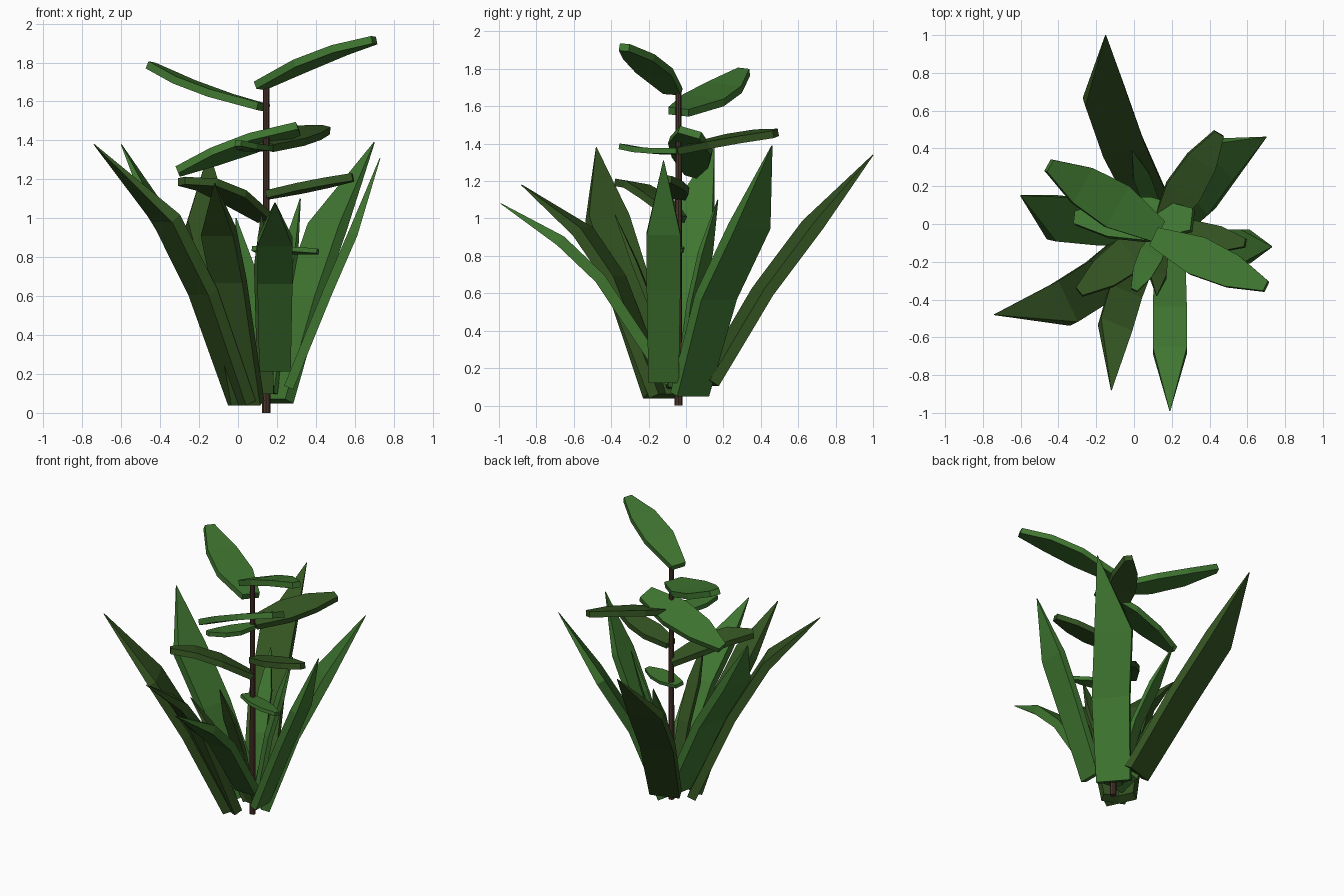
import bpy
import bmesh
import math
from mathutils import Vector, Quaternion

default_cube = bpy.data.objects.get("Cube")
if default_cube:
    bpy.data.objects.remove(default_cube, do_unlink=True)


def make_material(name, colour):
    material = bpy.data.materials.new(name)
    material.use_nodes = True
    material.diffuse_color = (*colour, 1)
    shader = material.node_tree.nodes["Principled BSDF"]
    shader.inputs["Base Color"].default_value = (*colour, 1)
    shader.inputs["Roughness"].default_value = 0.9
    return material


GREEN = make_material("leaf green", (0.05, 0.18, 0.03))
OLIVE = make_material("olive green", (0.035, 0.09, 0.016))
BROWN = make_material("stem brown", (0.07, 0.035, 0.025))

STEM_X, STEM_Y = 0.145, -0.04


def finish(name, bm, material):
    """Turn a bmesh into a flat shaded object with one material."""
    bmesh.ops.recalc_face_normals(bm, faces=bm.faces)
    mesh = bpy.data.meshes.new(name)
    bm.to_mesh(mesh)
    bm.free()
    mesh.materials.append(material)
    scene_object = bpy.data.objects.new(name, mesh)
    bpy.context.collection.objects.link(scene_object)
    return scene_object


def slab_leaf(name, points, widths, thicknesses, roll, yaw, material):
    """Sweep a flat rectangular section along a path of points."""
    points = [Vector(point) for point in points]
    axis = (points[-1] - points[0]).normalized()
    side = Vector((0, 0, 1)).cross(axis).normalized()
    side.rotate(Quaternion(axis, math.radians(roll)))
    side.rotate(Quaternion((0, 0, 1), math.radians(yaw)))
    bm = bmesh.new()
    rings = []
    for index, point in enumerate(points):
        before = points[max(index - 1, 0)]
        after = points[min(index + 1, len(points) - 1)]
        normal = (after - before).cross(side).normalized()
        across = side * widths[index] / 2
        depth = normal * thicknesses[index] / 2
        corners = (across + depth, across - depth, -across - depth, depth - across)
        rings.append([bm.verts.new(point + corner) for corner in corners])
    for lower, upper in zip(rings, rings[1:]):
        for corner in range(4):
            following = (corner + 1) % 4
            bm.faces.new((lower[corner], lower[following],
                          upper[following], upper[corner]))
    bm.faces.new(rings[0])
    bm.faces.new(rings[-1])
    return finish(name, bm, material)


def blade(name, base, knee, shoulder, tip, width, material, thickness=0.06, yaw=0):
    """A long sword shaped leaf that ends in a point."""
    slab_leaf(name, (base, knee, shoulder, tip),
              (width * 0.9, width, width, 0.004),
              (thickness, thickness, thickness, 0.004), 0, yaw, material)


def stem_leaf(name, base, tip, width, lift, roll, material, thickness=0.04):
    """A blunt, bent leaf held out from the stem."""
    base, tip = Vector(base), Vector(tip)
    bend = Vector((0, 0, lift))
    points = (base, base.lerp(tip, 0.38) + bend, base.lerp(tip, 0.7) + bend, tip)
    slab_leaf(name, points, (width * 0.5, width, width * 0.85, width * 0.28),
              (thickness,) * 4, roll, 0, material)


# Upright stem
stem = bmesh.new()
bmesh.ops.create_cone(stem, cap_ends=True, segments=8, radius1=0.021,
                      radius2=0.016, depth=1.68)
bmesh.ops.translate(stem, verts=stem.verts, vec=(STEM_X, STEM_Y, 0.84))
finish("stem", stem, BROWN)

# Large blades rising from the ground
blade("back_blade", (0.08, 0.12, 0.12), (-0.06, 0.41, 0.61),
      (-0.155, 0.68, 0.97), (-0.15, 1, 1.34), 0.23, OLIVE, yaw=3)
blade("back_left_blade", (0.19, 0.02, 0.06), (0.33, 0.16, 0.58),
      (0.46, 0.34, 0.96), (0.7, 0.46, 1.39), 0.25, GREEN)
blade("left_blade", (0.26, -0.12, 0.13), (0.46, -0.12, 0.62),
      (0.59, -0.12, 0.92), (0.73, -0.12, 1.31), 0.18, GREEN, 0.05)
blade("front_blade", (0.19, -0.16, 0.23), (0.19, -0.46, 0.68),
      (0.19, -0.67, 0.88), (0.19, -0.99, 1.08), 0.18, GREEN)
blade("front_right_blade", (0.05, -0.14, 0.05), (-0.05, -0.38, 0.68),
      (-0.1, -0.55, 0.93), (-0.12, -0.88, 1.18), 0.18, OLIVE, yaw=-10)
blade("right_front_blade", (0.02, -0.12, 0.05), (-0.18, -0.3, 0.62),
      (-0.37, -0.42, 1), (-0.74, -0.48, 1.38), 0.24, OLIVE)
blade("right_blade", (0.07, 0, 0.1), (-0.2, 0.01, 0.68),
      (-0.41, 0.03, 1.02), (-0.6, 0.15, 1.38), 0.24, GREEN)

# Narrow blades close to the stem
small_blades = (
    ("small_left_blade", (0.32, 0.17, 1.1), GREEN),
    ("small_back_blade", (-0.01, 0.39, 1), GREEN),
    ("small_front_blade", (0.12, -0.38, 1.02), OLIVE),
    ("small_right_blade", (-0.24, -0.2, 0.8), OLIVE),
)
for name, tip, material in small_blades:
    root = Vector((STEM_X, STEM_Y, 0.1))
    tip = Vector(tip)
    lean = (tip - root) * 0.1
    lean.z = 0
    blade(name, root + lean, root.lerp(tip, 0.45) - lean * 0.5,
          root.lerp(tip, 0.72) - lean * 0.3, tip, 0.09, material, 0.03)

# Blunt leaves on the stem, from top to bottom
stem_leaf("top_left_leaf", (0.11, -0.07, 1.68), (0.7, -0.33, 1.915),
          0.21, 0.02, -4, GREEN)
stem_leaf("top_right_leaf", (0.13, -0.04, 1.57), (-0.45, 0.31, 1.785),
          0.25, -0.02, 6, GREEN)
stem_leaf("back_left_leaf", (0.14, -0.02, 1.37), (0.45, 0.48, 1.455),
          0.2, 0.01, 12, OLIVE)
stem_leaf("front_leaf", (0.15, -0.04, 1.36), (0, -0.35, 1.385),
          0.13, -0.01, 2, GREEN, 0.03)
stem_leaf("right_leaf", (0.31, 0.02, 1.46), (-0.31, 0.03, 1.24),
          0.24, 0.01, 17, GREEN)
stem_leaf("left_leaf", (0.15, -0.04, 1.12), (0.59, -0.1, 1.21),
          0.16, 0, -6, OLIVE)
stem_leaf("front_right_leaf", (0.14, -0.04, 1), (-0.29, -0.36, 1.19),
          0.2, 0.04, 8, OLIVE)
stem_leaf("low_left_leaf", (0.08, -0.04, 0.84), (0.41, -0.14, 0.83),
          0.13, 0, -8, GREEN, 0.025)
